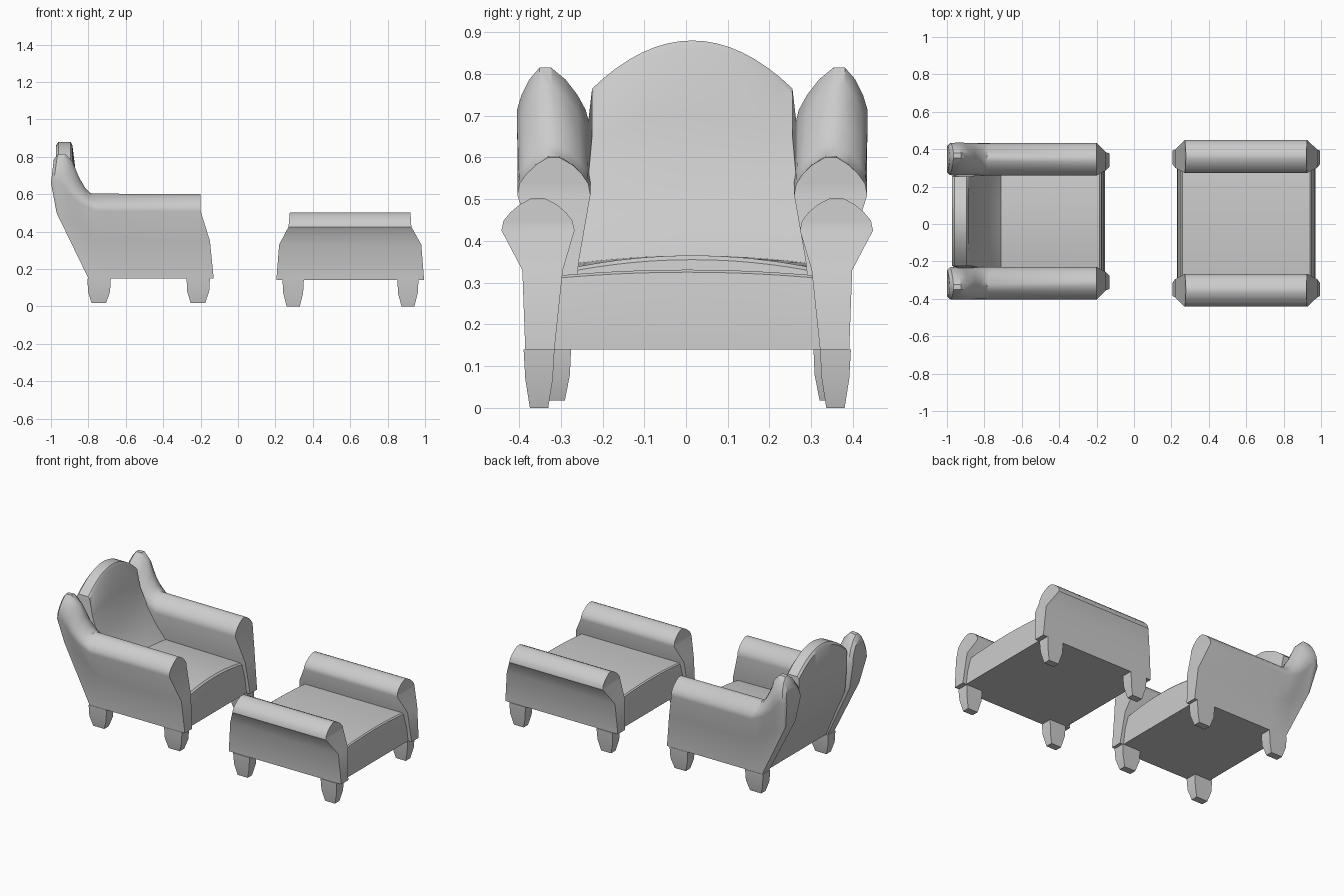
import bpy, bmesh, math

if "Cube" in bpy.data.objects:
    bpy.data.objects.remove(bpy.data.objects["Cube"])

# Rolled-arm section: (inner y, outer y) about the arm centre, from foot to crown
FOOT, NECK = (-.040, .030), (-.060, .037)
ROLL = [(0, -.088, .087), (.3, -.083, .082), (.55, -.068, .066), (.8, -.045, .043), (1, -.014, .014)]


def finish(name, bm, angle=35):
    bmesh.ops.remove_doubles(bm, verts=bm.verts, dist=1e-5)
    bmesh.ops.recalc_face_normals(bm, faces=bm.faces)
    me = bpy.data.meshes.new(name)
    bm.to_mesh(me)
    bm.free()
    ob = bpy.data.objects.new(name, me)
    bpy.context.collection.objects.link(ob)
    bpy.ops.object.select_all(action='DESELECT')
    bpy.context.view_layer.objects.active = ob
    ob.select_set(True)
    bpy.ops.object.shade_smooth_by_angle(angle=math.radians(angle))
    return ob


def bridge(bm, rings):
    n = len(rings[0])
    for a, b in zip(rings, rings[1:]):
        for i in range(n):
            j = (i + 1) % n
            bm.faces.new((a[i], a[j], b[j], b[i]))


def cap(bm, ring):
    # close a ring with strips between opposite points
    n = len(ring)
    for i in range(n // 2 - 1):
        bm.faces.new((ring[i], ring[i + 1], ring[n - 2 - i], ring[n - 1 - i]))


def arm(name, stations, centre, side, y0):
    # station: foot, neck, widest and crown points in xz, plus crown lean and width scale
    bm, rings = bmesh.new(), []
    for foot, neck, wide, top, lean, k in stations:
        pts = [(*foot, *FOOT), (*neck, *NECK)]
        for f, a, b in ROLL:
            # vertical part of the roll follows a quarter round
            pts.append((wide[0] + (top[0] - wide[0]) * f, wide[1] + (top[1] - wide[1]) * f,
                        a * k + lean * f, b * k + lean * f))
        inner = [bm.verts.new((x, y0 + side * (centre + a), z)) for x, z, a, b in pts]
        outer = [bm.verts.new((x, y0 + side * (centre + b), z)) for x, z, a, b in pts]
        rings.append(inner + outer[::-1])
    bridge(bm, rings)
    cap(bm, rings[0])
    cap(bm, rings[-1])
    return finish(name, bm)


def upholstery(name, profile, y0, cols=16):
    # closed xz profile with half width and crown height per point
    bm, rings = bmesh.new(), []
    for c in range(cols + 1):
        u = 2 * c / cols - 1
        rings.append([bm.verts.new((x, y0 + u * w, z + crown * (1 - u * u)))
                      for x, z, w, crown in profile])
    bridge(bm, rings)
    bm.faces.new(rings[0])
    bm.faces.new(rings[-1])
    return finish(name, bm)


def leg(name, levels, y, side, y0):
    # level: z, x range, half width in y
    bm = bmesh.new()
    rings = []
    for z, xa, xb, w in levels:
        yc = y0 + side * y
        rings.append([bm.verts.new(p) for p in
                      ((xa, yc - w, z), (xb, yc - w, z), (xb, yc + w, z), (xa, yc + w, z))])
    bridge(bm, rings)
    bm.faces.new(rings[0])
    bm.faces.new(rings[-1])
    return finish(name, bm)


# Stations along the chair arm (front to the top of the wing) and the ottoman arm
CHAIR_ARM = [
    ((-.13, .15), (-.15, .35), (-.20, .51), (-.20, .60), 0, 1),
    ((-.68, .15), (-.70, .35), (-.76, .51), (-.785, .603), 0, 1),
    ((-.71, .15), (-.74, .36), (-.80, .53), (-.815, .63), .004, 1),
    ((-.74, .15), (-.78, .38), (-.86, .56), (-.85, .69), .01, 1),
    ((-.77, .15), (-.84, .42), (-.92, .62), (-.885, .775), .018, 1),
    ((-.785, .15), (-.90, .46), (-.96, .67), (-.925, .815), .02, 1),
    ((-.80, .18), (-.95, .47), (-.985, .67), (-.965, .812), .02, .97),
    ((-.80, .15), (-.97, .50), (-1.0, .66), (-.985, .785), .015, .80),
]
OTTOMAN_ARM = [
    ((.995, .14), (.98, .33), (.927, .425), (.922, .503), 0, 1),
    ((.205, .14), (.22, .33), (.270, .425), (.277, .503), 0, 1),
]
CHAIR_ARM[6] = ((-.795, .15),) + CHAIR_ARM[6][1:]
CY, OY = .015, .003

for side, tag in ((1, "left"), (-1, "right")):
    arm(f"chair_arm_{tag}", CHAIR_ARM, .332, side, CY)
    arm(f"ottoman_arm_{tag}", OTTOMAN_ARM, .358, side, OY)
    # Tapered legs
    for part, xa, xb in (("rear", -.805, -.68), ("front", -.275, -.15)):
        leg(f"chair_{part}_leg_{tag}", [(.15, xa, xb, .037), (.08, xa + .003, xb - .004, .034),
            (.018, xa + .022, xb - .025, .022)], .327, side, CY)
    for part, xa, xb in (("rear", .238, .352), ("front", .852, .965)):
        leg(f"ottoman_{part}_leg_{tag}", [(.14, xa, xb, .037), (.07, xa + .004, xb - .004, .033),
            (0, xa + .022, xb - .022, .022)], .355, side, OY)

# Chair seat and arched back in one upholstered body
upholstery("chair_seat_and_back", [
    (-.79, .15, .31, 0), (-.155, .15, .31, 0), (-.16, .25, .31, .01), (-.175, .325, .30, .03),
    (-.185, .333, .30, .032), (-.71, .345, .29, .02), (-.76, .42, .27, 0), (-.82, .54, .25, 0),
    (-.865, .65, .24, .05), (-.885, .755, .24, .105), (-.895, .765, .24, .115),
    (-.96, .765, .24, .115), (-.972, .752, .24, .11), (-.97, .62, .24, .04),
    (-.945, .48, .26, 0), (-.87, .33, .29, 0)], CY)

# Ottoman cushion
upholstery("ottoman_seat", [
    (.23, .14, .33, 0), (.97, .14, .33, 0), (.967, .22, .33, 0), (.95, .31, .32, .015),
    (.942, .316, .32, .015), (.258, .316, .32, .015), (.25, .31, .32, .015), (.233, .22, .33, 0)], OY)
